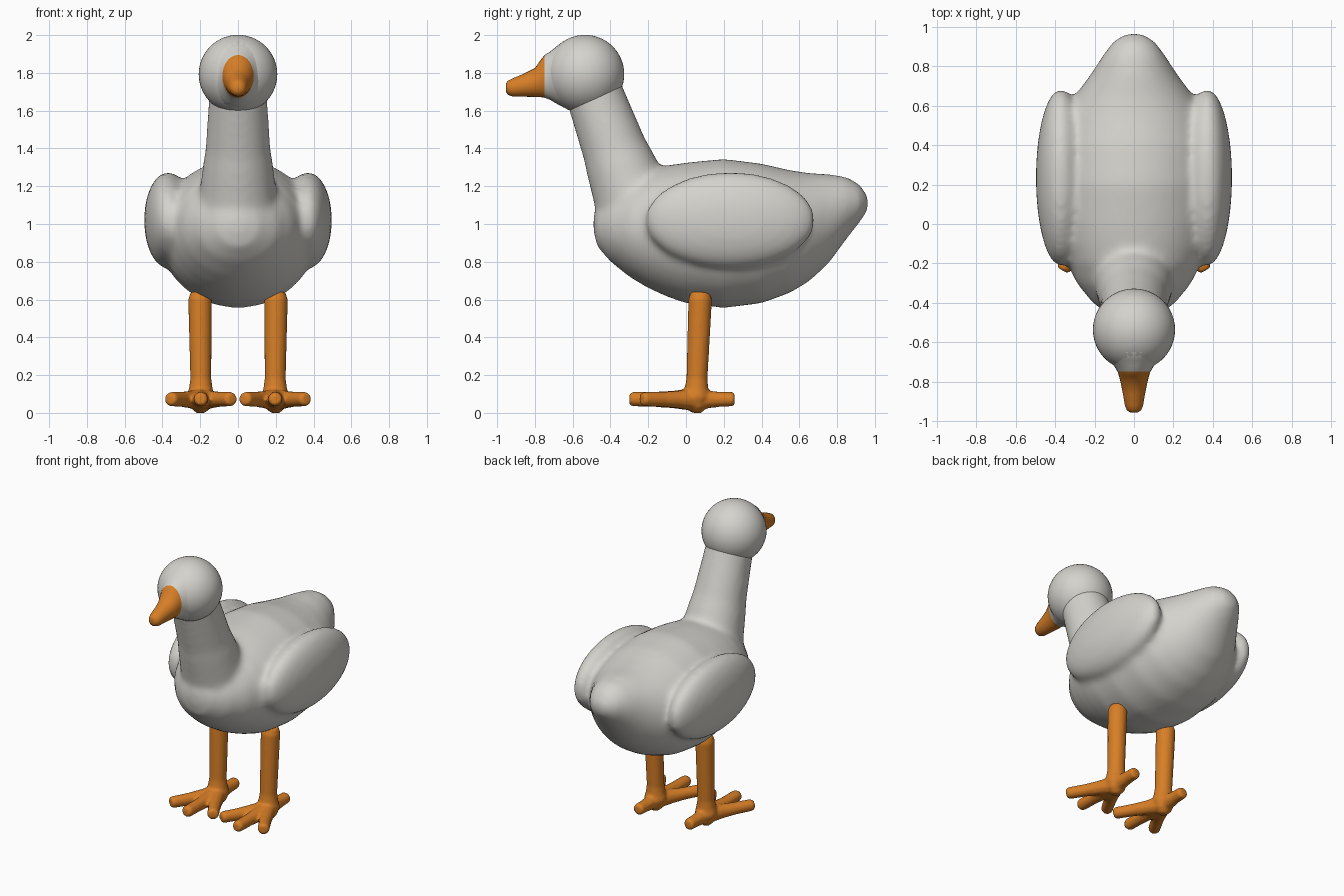
import bpy, bmesh, math
from mathutils import Vector, Matrix

if "Cube" in bpy.data.objects:
    bpy.data.objects.remove(bpy.data.objects["Cube"])


def material(name, rgb):
    m = bpy.data.materials.new(name)
    m.diffuse_color = (*rgb, 1)
    m.use_nodes = True
    m.node_tree.nodes["Principled BSDF"].inputs["Base Color"].default_value = m.diffuse_color
    return m


GREY = material("pale grey feathers", (0.66, 0.65, 0.61))
ORANGE = material("orange skin", (0.68, 0.21, 0.02))


def loft(bm, rings, caps=True):
    """Skin a list of equal rings of points."""
    vs = [[bm.verts.new(p) for p in r] for r in rings]
    n = len(vs[0])
    for a, b in zip(vs, vs[1:]):
        for i in range(n):
            bm.faces.new((a[i], a[(i + 1) % n], b[(i + 1) % n], b[i]))
    if caps:
        bm.faces.new(vs[0])
        bm.faces.new(vs[-1])


def section_loft(bm, sections, n=40):
    """Sections are (y, z_bottom, z_top, half_width): upright ellipses along y."""
    rings = []
    for y, z0, z1, w in sections:
        ring = []
        for i in range(n):
            t = 2 * math.pi * i / n
            ring.append((w * math.cos(t), y, (z0 + z1) / 2 + (z1 - z0) / 2 * math.sin(t)))
        rings.append(ring)
    loft(bm, rings)


def tube(bm, path, n=24):
    """Path points are (x, y, z, radius); rings lie across the overall direction."""
    d = (Vector(path[-1][:3]) - Vector(path[0][:3])).normalized()
    u = d.orthogonal().normalized()
    v = d.cross(u)
    loft(bm, [[Vector(p[:3]) + p[3] * (u * math.cos(2 * math.pi * i / n) + v * math.sin(2 * math.pi * i / n))
               for i in range(n)] for p in path])


def ellipsoid(bm, centre, radii, tilt=0.0):
    m = Matrix.Translation(centre) @ Matrix.Rotation(tilt, 4, 'Z') @ Matrix.Diagonal((*radii, 1))
    bmesh.ops.create_uvsphere(bm, u_segments=48, v_segments=28, radius=1, matrix=m)


def finish(bm, name, *mats):
    bmesh.ops.recalc_face_normals(bm, faces=bm.faces)
    me = bpy.data.meshes.new(name)
    for f in bm.faces:
        f.smooth = True
    bm.to_mesh(me)
    bm.free()
    for m in mats:
        me.materials.append(m)
    ob = bpy.data.objects.new(name, me)
    bpy.context.collection.objects.link(ob)
    return ob


def blend(ob, voxel, iterations):
    """Fuse overlapping shells and soften the joins."""
    r = ob.modifiers.new("fuse", 'REMESH')
    r.mode = 'VOXEL'
    r.voxel_size = voxel
    r.use_smooth_shade = True
    s = ob.modifiers.new("soften", 'SMOOTH')
    s.factor = 0.5
    s.iterations = iterations


# body with tail, neck and folded wings
bm = bmesh.new()
section_loft(bm, [
    (-0.49, 0.96, 1.04, 0.04), (-0.47, 0.88, 1.10, 0.11), (-0.40, 0.80, 1.16, 0.21),
    (-0.30, 0.72, 1.24, 0.29), (-0.20, 0.66, 1.29, 0.34), (-0.10, 0.615, 1.31, 0.38),
    (0.0, 0.58, 1.325, 0.405), (0.2, 0.555, 1.345, 0.42), (0.4, 0.58, 1.32, 0.41),
    (0.55, 0.635, 1.285, 0.365), (0.65, 0.695, 1.27, 0.30), (0.75, 0.785, 1.265, 0.225),
    (0.85, 0.92, 1.25, 0.16), (0.92, 1.01, 1.21, 0.11), (0.955, 1.06, 1.16, 0.06), (0.967, 1.09, 1.13, 0.02)])
tube(bm, [(0, -0.24, 1.00, 0.22), (0, -0.305, 1.2, 0.20), (0, -0.35, 1.32, 0.185),
          (0, -0.38, 1.4, 0.172), (0, -0.46, 1.62, 0.158), (0, -0.51, 1.76, 0.15)])
for s in (-1, 1):
    ellipsoid(bm, (s * 0.37, 0.235, 1.02), (0.127, 0.45, 0.255))
body = finish(bm, "body", GREY)
blend(body, 0.018, 16)

# head
bm = bmesh.new()
ellipsoid(bm, (0, -0.535, 1.793), (0.208, 0.208, 0.208))
finish(bm, "head", GREY)

# beak flaring into the face: grey behind, orange in front
bm = bmesh.new()
section_loft(bm, [
    (-0.60, 1.605, 1.98, 0.185), (-0.65, 1.618, 1.967, 0.165), (-0.69, 1.64, 1.937, 0.128),
    (-0.72, 1.658, 1.912, 0.10), (-0.748, 1.668, 1.895, 0.083), (-0.77, 1.672, 1.868, 0.076),
    (-0.80, 1.673, 1.825, 0.068), (-0.86, 1.674, 1.795, 0.056), (-0.92, 1.676, 1.77, 0.046),
    (-0.943, 1.684, 1.758, 0.036), (-0.954, 1.70, 1.742, 0.02)], 28)
for f in bm.faces:
    f.material_index = int(f.calc_center_median().y < -0.748)
finish(bm, "beak", GREY, ORANGE)

# legs with three front toes and one back toe
for s, side in ((-1, "left"), (1, "right")):
    bm = bmesh.new()
    x = s * 0.197
    tube(bm, [(x, 0.055, 0.0, 0.025), (x, 0.055, 0.03, 0.055), (x, 0.055, 0.085, 0.075),
              (x, 0.056, 0.13, 0.063), (x, 0.058, 0.18, 0.056), (x + s * 0.004, 0.075, 0.6, 0.063),
              (x + s * 0.004, 0.077, 0.64, 0.05)], 16)
    for dx, y in ((-0.165, -0.235), (0, -0.30), (0.165, -0.235), (0, 0.258)):
        a, b = Vector((x, 0.05, 0.07)), Vector((x + dx, y, 0.073))
        tube(bm, [(*a.lerp(b, t), r) for t, r in
                  ((0, 0.062), (0.35, 0.047), (0.6, 0.041), (0.95, 0.039), (1, 0.03))], 10)
    leg = finish(bm, side + "_leg", ORANGE)
    blend(leg, 0.01, 3)
